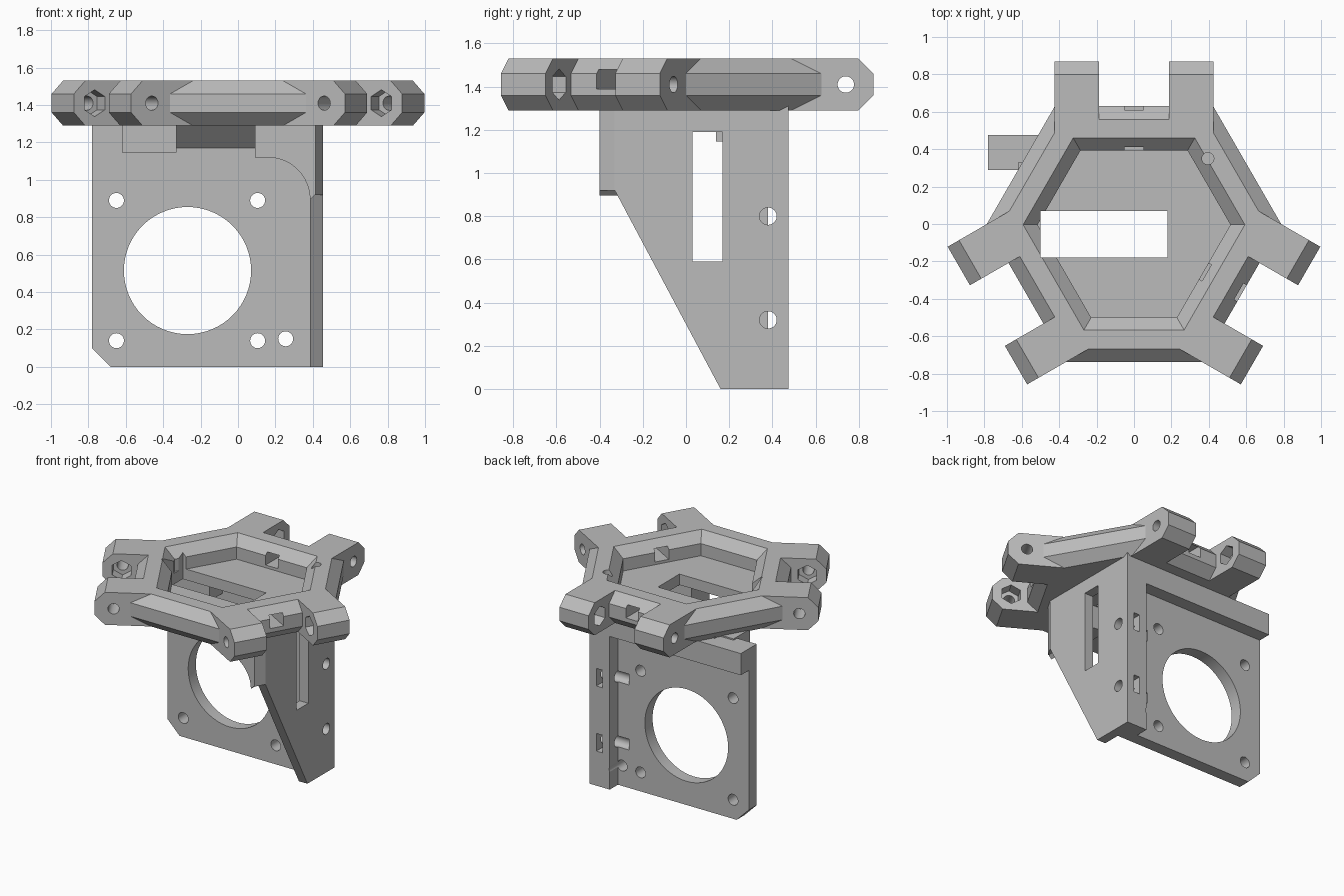
import bpy, bmesh, math
from mathutils import Vector, Matrix

if "Cube" in bpy.data.objects:
    bpy.data.objects.remove(bpy.data.objects["Cube"], do_unlink=True)

grey = bpy.data.materials.new("plain grey")
grey.use_nodes = True
grey.diffuse_color = (0.5, 0.5, 0.5, 1)
grey.node_tree.nodes["Principled BSDF"].inputs["Base Color"].default_value = (0.5, 0.5, 0.5, 1)

CENTRE_Y = -0.037
Z0, Z1, MID = 1.29, 1.53, 1.41
BEVEL = 0.07


def loft(name, rings):
    """Solid through a stack of equal-sized point rings, capped at both ends."""
    bm = bmesh.new()
    rows = [[bm.verts.new(p) for p in ring] for ring in rings]
    n = len(rows[0])
    for a, b in zip(rows, rows[1:]):
        for i in range(n):
            j = (i + 1) % n
            bm.faces.new((a[i], a[j], b[j], b[i]))
    bm.faces.new(rows[0][::-1])
    bm.faces.new(rows[-1])
    bmesh.ops.recalc_face_normals(bm, faces=bm.faces)
    mesh = bpy.data.meshes.new(name)
    bm.to_mesh(mesh)
    bm.free()
    mesh.materials.append(grey)
    ob = bpy.data.objects.new(name, mesh)
    bpy.context.scene.collection.objects.link(ob)
    return ob


def prism(name, axis, pts, lo, hi):
    """Extrude a 2D outline along one axis; the outline uses the other two axes in order."""
    place = {"x": lambda p, h: (h, p[0], p[1]),
             "y": lambda p, h: (p[0], h, p[1]),
             "z": lambda p, h: (p[0], p[1], h)}[axis]
    return loft(name, [[place(p, h) for p in pts] for h in (lo, hi)])


def box(name, x, y, z):
    return prism(name, "z", [(x[0], y[0]), (x[1], y[0]), (x[1], y[1]), (x[0], y[1])], *z)


def rod(name, axis, centre, r, lo, hi, sides=32, turn=0.0):
    steps = [turn + math.tau * i / sides for i in range(sides)]
    pts = [(centre[0] + r * math.cos(a), centre[1] + r * math.sin(a)) for a in steps]
    return prism(name, axis, pts, lo, hi)


def combine(target, tool, op):
    mod = target.modifiers.new(op, "BOOLEAN")
    mod.operation, mod.object, mod.solver = op, tool, "EXACT"
    bpy.context.view_layer.objects.active = target
    bpy.ops.object.modifier_apply(modifier=mod.name)
    bpy.data.objects.remove(tool, do_unlink=True)


def join(target, tool):
    combine(target, tool, "UNION")


def cut(target, tool):
    combine(target, tool, "DIFFERENCE")


def spin(ob, degrees):
    """Turn a part built on the +y spoke about the hub centre."""
    ob.data.transform(Matrix.Translation((0, CENTRE_Y, 0)) @ Matrix.Rotation(math.radians(degrees), 4, "Z"))
    return ob


def hexagon(inset, z):
    """Six-sided ring with alternating edge distances."""
    pts = []
    for k in range(6):
        d1, d2 = ((0.70, 0.667) if k % 2 == 0 else (0.667, 0.70))
        d1, d2 = d1 - inset, d2 - inset
        a = math.radians(30 + 60 * k)
        along = (d2 - d1 * 0.5) / math.sin(math.radians(60))
        pts.append(Vector((d1 * math.cos(a) - along * math.sin(a),
                           d1 * math.sin(a) + along * math.cos(a) + CENTRE_Y, z)))
    return pts


# Hub: bevelled six-sided tray
hub = loft("hub_platform", [hexagon(i, z) for i, z in (
    (BEVEL, Z0), (0, Z0 + BEVEL), (0, Z1 - BEVEL), (BEVEL, Z1),
    (0.17, Z1), (0.237, Z1 - BEVEL), (0.237, 1.37))])

# Three pairs of arms with bevelled tips
R = 0.905
arm_side = [(0.515, Z0), (R - BEVEL, Z0), (R, Z0 + BEVEL),
            (R, Z1 - BEVEL), (R - BEVEL, Z1), (0.515, Z1)]
for turn in (0, 120, 240):
    for lo, hi in ((-0.425, -0.187), (0.187, 0.425)):
        join(hub, spin(prism("arm", "x", arm_side, lo, hi), turn))

# Pivot bores and nut pockets in the arms
for turn in (0, 120, 240):
    cut(hub, spin(rod("bore", "x", (0.777, MID), 0.038, -0.6, 0.6), turn))
    cut(hub, spin(rod("nut_pocket", "x", (0.777, MID), 0.072, -0.27, 0.27, 6, math.pi / 2), turn))

# Tray openings
cut(hub, box("floor_opening", (-0.5, 0.18), (-0.18, 0.07), (1.2, 1.6)))
cut(hub, rod("pin_hole", "z", (0.395, 0.35), 0.032, 1.38, 1.6))
for turn in (0, 240):
    cut(hub, spin(box("tie_slot", (-0.05, 0.05), (0.4, 0.7), (1.39, 1.48)), turn))

# Motor plate with clipped corner
bracket = prism("motor_bracket", "y", [
    (-0.68, 0), (0.455, 0), (0.455, 1.3), (-0.5, 1.3), (-0.5, Z0), (-0.78, Z0), (-0.78, 0.1)], 0.29, 0.38)

# Side wall
join(bracket, prism("side_wall", "x", [
    (-0.4, 0.92), (-0.33, 0.92), (0.16, 0), (0.475, 0), (0.475, 1.31), (-0.4, 1.31)], 0.385, 0.455))

# Back stiffeners: vertical strip and top flange
join(bracket, box("back_strip", (0.29, 0.455), (0.33, 0.475), (0, 1.3)))
join(bracket, box("top_flange", (-0.78, 0.4), (0.33, 0.475), (1.13, Z0)))

# Braces beneath the hub
join(bracket, box("corner_block", (-0.62, -0.33), (0.14, 0.33), (1.145, 1.3)))
join(bracket, prism("sloped_brace", "x", [(0.33, 1.13), (0.33, 1.3), (0.16, 1.3)], -0.4, 0.4))
arc = [(0.16 + 0.225 * math.sin(a), 0.895 + 0.225 * math.cos(a))
       for a in (math.pi / 2 * i / 12 for i in range(13))]
join(bracket, prism("front_rib", "y", [(0.09, 1.31), (0.09, 1.12)] + arc + [(0.42, 0.93), (0.42, 1.31)],
                    -0.4, -0.19))
cut(bracket, prism("edge_bevel", "z", [(0.409, -0.41), (0.461, -0.32), (0.6, -0.41)], 0.9, 1.4))

# Motor opening and screw holes
cut(bracket, rod("motor_opening", "y", (-0.27, 0.515), 0.34, 0.1, 0.6, 64))
for x in (-0.65, 0.105):
    for z in (0.14, 0.89):
        cut(bracket, rod("motor_screw", "y", (x, z), 0.04, 0.1, 0.6))
cut(bracket, rod("extra_hole", "y", (0.255, 0.15), 0.04, 0.1, 0.6))

# Wall window, cross screws and nut slots
cut(bracket, box("window", (0.35, 0.6), (0.03, 0.17), (0.59, 1.19)))
for z in (0.32, 0.8):
    cut(bracket, rod("cross_screw", "x", (0.38, z), 0.04, 0.2, 0.6))
    cut(bracket, box("nut_slot", (0.35, 0.4), (0.32, 0.6), (z - 0.065, z + 0.065)))

# Keep crisp edges, smooth only the bores
for ob in (hub, bracket):
    bpy.ops.object.select_all(action="DESELECT")
    ob.select_set(True)
    bpy.context.view_layer.objects.active = ob
    bpy.ops.object.shade_smooth_by_angle(angle=math.radians(20))
